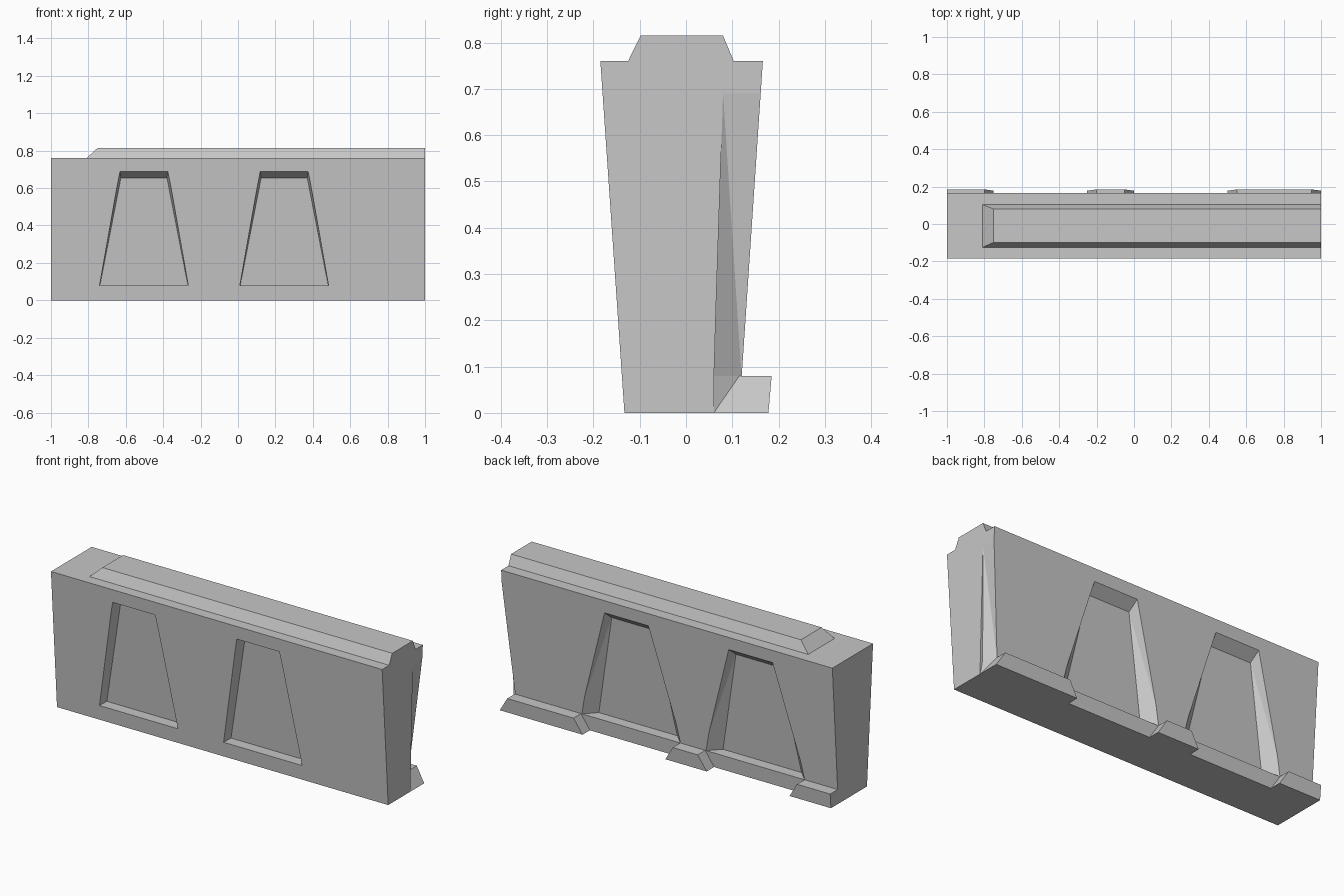
import bpy
import bmesh

cube = bpy.data.objects.get("Cube")
if cube:
    bpy.data.objects.remove(cube, do_unlink=True)

concrete = bpy.data.materials.new("concrete_grey")
concrete.use_nodes = True
GREY = (0.57, 0.57, 0.57, 1)
concrete.diffuse_color = GREY
concrete.node_tree.nodes["Principled BSDF"].inputs["Base Color"].default_value = GREY


def hull(name, points):
    """Convex solid around a few points."""
    bm = bmesh.new()
    for p in points:
        bm.verts.new(p)
    bmesh.ops.convex_hull(bm, input=bm.verts[:])
    bmesh.ops.dissolve_limit(bm, angle_limit=0.01, verts=bm.verts[:], edges=bm.edges[:])
    bmesh.ops.recalc_face_normals(bm, faces=bm.faces[:])
    mesh = bpy.data.meshes.new(name)
    bm.to_mesh(mesh)
    bm.free()
    mesh.materials.append(concrete)
    obj = bpy.data.objects.new(name, mesh)
    bpy.context.collection.objects.link(obj)
    return obj


def cut(target, cutter):
    mod = target.modifiers.new(cutter.name, 'BOOLEAN')
    mod.operation = 'DIFFERENCE'
    mod.solver = 'EXACT'
    mod.object = cutter
    cutter.hide_render = True
    cutter.hide_viewport = True
    cutter.display_type = 'WIRE'


def trapezoid(cx, half_low, half_high, y_low, y_high, z_high):
    return [(cx - half_low, y_low, FOOT_TOP), (cx + half_low, y_low, FOOT_TOP),
            (cx + half_high, y_high, z_high), (cx - half_high, y_high, z_high)]


def recess(name, outer, inner):
    """Cutter through the outer outline, narrowing to the inner panel."""
    beyond = [[i + 1.2 * (o - i) for o, i in zip(po, pi)] for po, pi in zip(outer, inner)]
    return hull(name, beyond + inner)


FOOT_TOP = 0.08
SLOPE_TOP = 0.69

# Wall body, leaning outwards towards the top
profile = [(-0.133, 0), (-0.178, SLOPE_TOP), (-0.185, 0.76),
           (0.166, 0.76), (0.16, SLOPE_TOP), (0.115, 0)]
wall = hull("wall_body", [(x, y, z) for x in (-1, 1) for y, z in profile])

# Tapered recesses on both sides, their panels parallel to the wall faces
for side, cx in (("right", -0.503), ("left", 0.247)):
    front = recess("front_recess_cutter_" + side,
                   trapezoid(cx, 0.237, 0.128, -0.138, -0.178, 0.687),
                   trapezoid(cx, 0.235, 0.123, -0.077, -0.12, 0.655))
    back = recess("back_recess_cutter_" + side,
                  trapezoid(cx, 0.297, 0.132, 0.12, 0.16, SLOPE_TOP),
                  trapezoid(cx, 0.237, 0.128, 0.06, 0.105, 0.645))
    cut(wall, front)
    cut(wall, back)

# Left end: back corner slants inwards down to the foot
cut(wall, hull("end_slant_cutter",
               [(0.985, 0.06, FOOT_TOP), (0.947, 0.12, FOOT_TOP), (0.947, 0.2, FOOT_TOP)] +
               [(x, y, z) for x in (1, 1.05)
                for y, z in ((0.08, SLOPE_TOP), (0.2, SLOPE_TOP), (0.06, 0), (0.2, 0))]))

# Raised rail on top with one sloped end
hull("top_rail",
     [(x, y, 0.76) for x in (-0.81, 1) for y in (-0.125, 0.103)] +
     [(x, y, 0.815) for x in (-0.75, 1) for y in (-0.098, 0.08)])

# Back feet with sloped ends
for name, x0, x1, slope in (("right", -1, -0.75, 0),
                            ("middle", -0.25, 0, 0.05),
                            ("left", 0.5, 1, 0.05)):
    hull("back_foot_" + name,
         [(x, y, 0) for x in (x0, x1) for y in (0.06, 0.178)] +
         [(x, y, FOOT_TOP) for x in (x0 + slope, x1 - 0.05) for y in (0.06, 0.185)])
